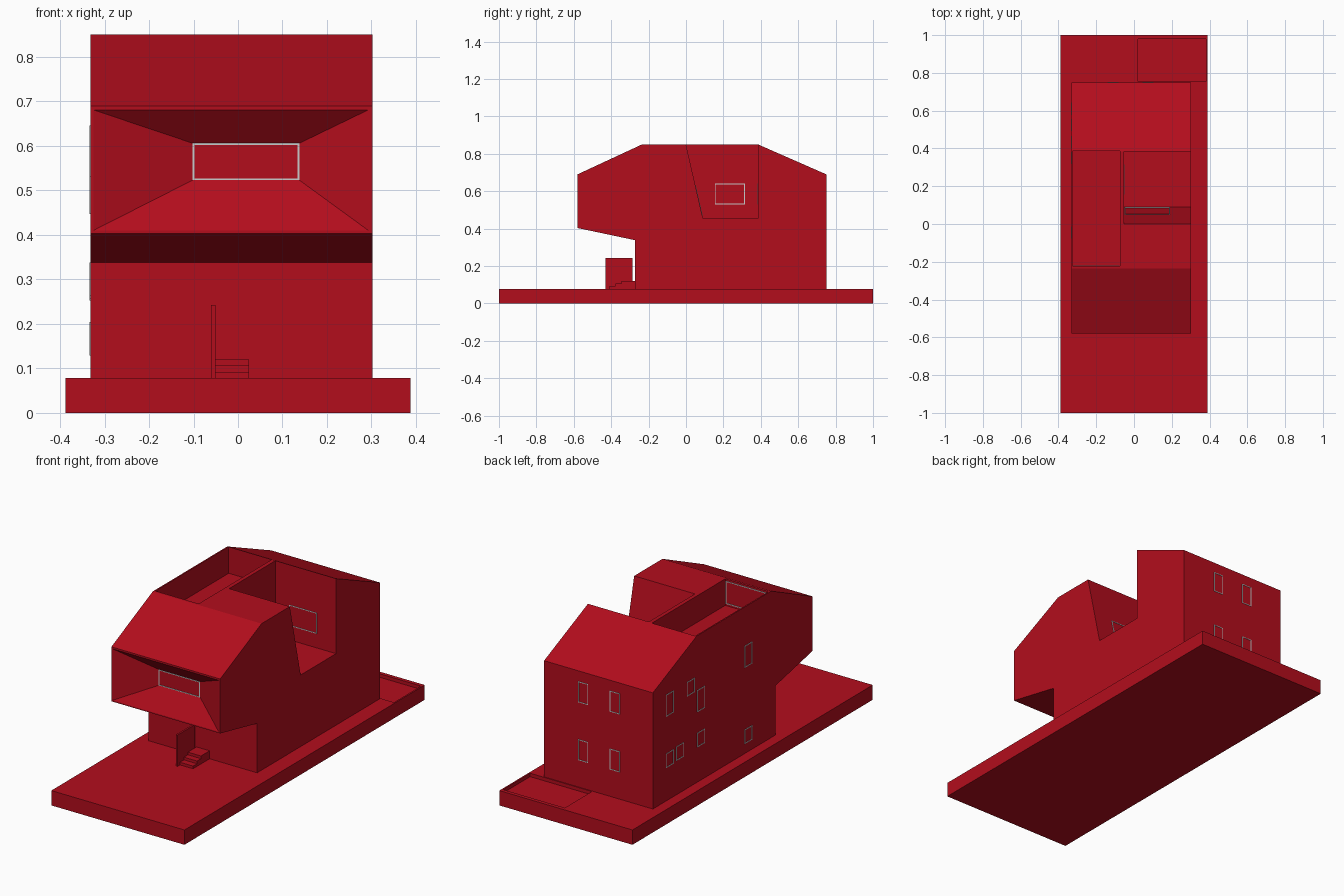
import bpy, bmesh
from mathutils import Vector

if "Cube" in bpy.data.objects:
    bpy.data.objects.remove(bpy.data.objects["Cube"])

red = bpy.data.materials.new("red")
red.diffuse_color = (0.45, 0.004, 0.012, 1)
red.use_nodes = True
red.node_tree.nodes["Principled BSDF"].inputs["Base Color"].default_value = red.diffuse_color


def finish(bm, name, mat=red):
    bmesh.ops.recalc_face_normals(bm, faces=bm.faces)
    me = bpy.data.meshes.new(name)
    bm.to_mesh(me)
    bm.free()
    ob = bpy.data.objects.new(name, me)
    bpy.context.collection.objects.link(ob)
    if mat:
        me.materials.append(mat)
    return ob


def prism(name, profile, x0, x1):
    """Extrude a (y, z) profile along x."""
    bm = bmesh.new()
    f = bm.faces.new([bm.verts.new((x0, y, z)) for y, z in profile])
    r = bmesh.ops.extrude_face_region(bm, geom=[f])
    vs = [v for v in r["geom"] if isinstance(v, bmesh.types.BMVert)]
    bmesh.ops.translate(bm, verts=vs, vec=(x1 - x0, 0, 0))
    return finish(bm, name)


def box(name, x0, x1, y0, y1, z0, z1):
    return prism(name, [(y0, z0), (y1, z0), (y1, z1), (y0, z1)], x0, x1)


def loft(name, rects):
    """Skin rectangles (y, x0, x1, z0, z1) one after another."""
    bm = bmesh.new()
    rings = [[bm.verts.new(p) for p in
              ((x0, y, z0), (x1, y, z0), (x1, y, z1), (x0, y, z1))]
             for y, x0, x1, z0, z1 in rects]
    for a, b in zip(rings, rings[1:]):
        for i in range(4):
            j = (i + 1) % 4
            bm.faces.new((a[i], a[j], b[j], b[i]))
    bm.faces.new(rings[0])
    bm.faces.new(rings[-1])
    return finish(bm, name)


def cut(target, cutter):
    cutter.hide_render = True
    m = target.modifiers.new("cut", 'BOOLEAN')
    m.operation = 'DIFFERENCE'
    m.solver = 'EXACT'
    m.object = cutter
    bpy.context.view_layer.objects.active = target
    bpy.ops.object.modifier_apply(modifier=m.name)
    bpy.data.objects.remove(cutter)


def frame(name, o, u, v, w=0.004, t=0.004):
    """Thin grey window frame: corner o, side vectors u and v."""
    o, u, v = Vector(o), Vector(u), Vector(v)
    a, b, n = u.normalized() * w, v.normalized() * w, u.cross(v).normalized() * t
    outer = [o, o + u, o + u + v, o + v]
    inner = [o + a + b, o + u - a + b, o + u + v - a - b, o + v + a - b]
    bm = bmesh.new()
    R = [[bm.verts.new(p + s * n / 2) for p in q]
         for q, s in ((outer, 1), (inner, 1), (inner, -1), (outer, -1))]
    for k in range(4):
        for i in range(4):
            j, q = (i + 1) % 4, R[(k + 1) % 4]
            bm.faces.new((R[k][i], R[k][j], q[j], q[i]))
    return finish(bm, name, None)


# Ground slab with sunken rear patio
slab = box("ground_slab", -0.388, 0.388, -1, 1, 0, 0.078)
cut(slab, box("patio_cutter", 0.02, 0.38, 0.755, 0.98, 0.06, 0.2))

# House body with overhanging upper front and folded roof
house = prism("house_body", [(-0.58, 0.69), (-0.235, 0.85), (0.385, 0.85), (0.75, 0.69),
                             (0.75, 0.07), (-0.272, 0.07), (-0.272, 0.338), (-0.58, 0.403)],
              -0.332, 0.302)

# Funnel-shaped front window recess
cut(house, loft("funnel_cutter", [(-0.65, -0.325, 0.293, 0.41, 0.681),
                                  (-0.58, -0.325, 0.293, 0.41, 0.681),
                                  (-0.512, -0.102, 0.138, 0.523, 0.606)]))
# Left roof terrace
cut(house, box("left_terrace_cutter", -0.325, -0.073, -0.223, 0.387, 0.71, 1))
# Right terrace, open to the side, with leaning front wall
cut(house, prism("right_terrace_cutter", [(0, 0.85), (0.09, 0.455), (0.385, 0.455),
                                          (0.385, 1), (0, 1)], -0.052, 0.5))

# Roof hatch
box("roof_hatch", -0.235, -0.16, 0.225, 0.30, 0.705, 0.715)

# Entrance steps and side screen
for i in range(3):
    box(f"entrance_step_{i + 1}", -0.052, 0.025, -0.41 + 0.033 * i, -0.268,
        0.07, 0.092 + 0.014 * i)
box("entrance_screen", -0.061, -0.051, -0.43, -0.285, 0.07, 0.243)

# Window frames: front, terraces
frame("front_window", (-0.102, -0.513, 0.523), (0.24, 0, 0), (0, 0, 0.083))
frame("terrace_side_window", (-0.052, 0.155, 0.53), (0, 0.16, 0), (0, 0, 0.11))
frame("terrace_back_window", (0.03, 0.385, 0.53), (0.16, 0, 0), (0, 0, 0.11))
frame("terrace_leaning_window", (-0.05, 0.087, 0.47), (0.24, 0, 0), (0, -0.0365, 0.16))
frame("left_terrace_window", (-0.322, -0.222, 0.72), (0.245, 0, 0), (0, 0, 0.12))

# Rear windows in two rows
for z in (0.22, 0.525):
    for x in (-0.14, 0.045):
        frame("rear_window", (x, 0.75, z), (0.058, 0, 0), (0, 0, 0.11))

# Left side windows: y, z centre, height
for y, z, h in ((0.61, 0.29, 0.075), (0.525, 0.295, 0.075), (0.35, 0.30, 0.075),
                (-0.045, 0.167, 0.075), (0.61, 0.58, 0.115), (0.435, 0.60, 0.075),
                (0.35, 0.505, 0.115), (-0.045, 0.588, 0.115)):
    frame("left_window", (-0.332, y - 0.032, z - h / 2), (0, 0.064, 0), (0, 0, h))
